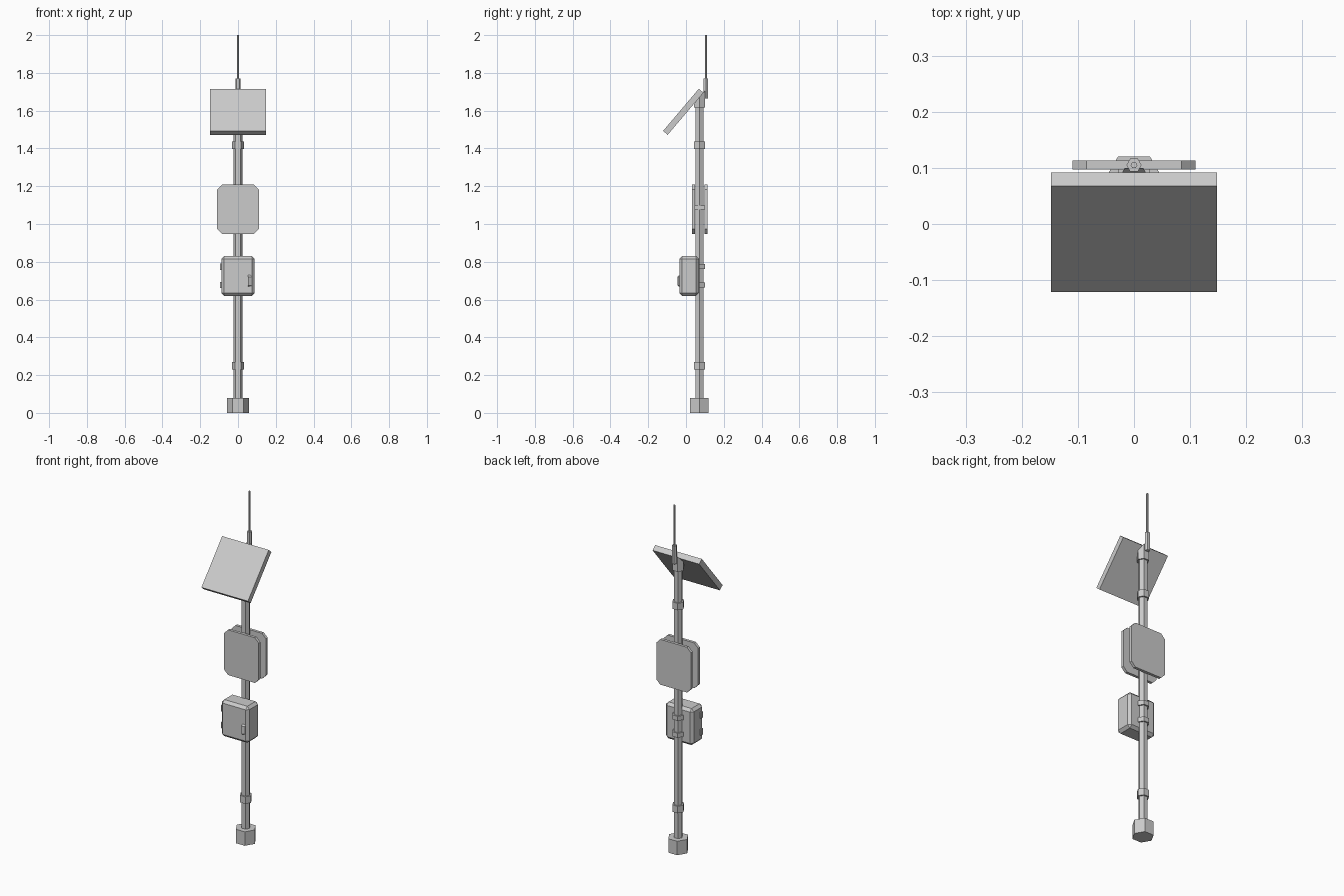
import bpy, bmesh, math
from mathutils import Matrix, Vector

cube = bpy.data.objects.get("Cube")
if cube:
    bpy.data.objects.remove(cube, do_unlink=True)

grey = bpy.data.materials.new("plain grey")
grey.use_nodes = True
grey.diffuse_color = (0.6, 0.6, 0.6, 1)
grey.node_tree.nodes["Principled BSDF"].inputs["Base Color"].default_value = (0.6, 0.6, 0.6, 1)

POLE_Y = 0.071
TILT = math.radians(49.7)


def finish(name, bm):
    bmesh.ops.recalc_face_normals(bm, faces=bm.faces)
    mesh = bpy.data.meshes.new(name)
    bm.to_mesh(mesh)
    bm.free()
    mesh.materials.append(grey)
    obj = bpy.data.objects.new(name, mesh)
    bpy.context.collection.objects.link(obj)
    return obj


def hexagon(name, radius, z0, z1, y=POLE_Y):
    """Upright six-sided prism with corners on the x axis."""
    bm = bmesh.new()
    bmesh.ops.create_cone(bm, cap_ends=True, segments=6, radius1=radius, radius2=radius, depth=z1 - z0)
    corner = max(bm.verts, key=lambda v: v.co.x).co
    turn = -math.atan2(corner.y, corner.x)
    bmesh.ops.rotate(bm, verts=bm.verts, matrix=Matrix.Rotation(turn, 3, "Z"))
    bmesh.ops.translate(bm, verts=bm.verts, vec=(0, y, (z0 + z1) / 2))
    return finish(name, bm)


def box(name, low, high):
    bm = bmesh.new()
    bmesh.ops.create_cube(bm, size=1)
    low, high = Vector(low), Vector(high)
    bmesh.ops.scale(bm, verts=bm.verts, vec=high - low)
    bmesh.ops.translate(bm, verts=bm.verts, vec=(low + high) / 2)
    return finish(name, bm)


def prism(name, profile, sweep):
    """Polygon of points extruded along a vector."""
    bm = bmesh.new()
    face = bm.faces.new([bm.verts.new(p) for p in profile])
    new = bmesh.ops.extrude_face_region(bm, geom=[face], use_keep_orig=True)["geom"]
    bmesh.ops.translate(bm, verts=[g for g in new if isinstance(g, bmesh.types.BMVert)], vec=sweep)
    return finish(name, bm)


# Foot, pole and collars
hexagon("foot", 0.057, 0, 0.08)
hexagon("pole", 0.024, 0.08, 1.64)
for name, z in (("lower_collar", 0.25), ("upper_collar", 1.417)):
    hexagon(name, 0.033, z - 0.02, z + 0.02)

# Cap cut on a slope to carry the tilted panel
cap = hexagon("panel_mount", 0.033, 1.618, 1.67)
for v in cap.data.vertices:
    if v.co.z > 1.64:
        v.co.z += (v.co.y - POLE_Y) * math.tan(TILT)

# Tilted solar panel
panel = box("solar_panel", (-0.148, -0.146, -0.016), (0.148, 0.146, 0.016))
panel.rotation_euler.x = TILT
panel.location = (0, -0.0145, 1.594)

# Whip aerial behind the cap
hexagon("aerial_base", 0.0135, 1.665, 1.77, y=0.105)
hexagon("aerial_rod", 0.006, 1.77, 2.0, y=0.105)

# Two flat plates with clipped corners, either side of the pole
W, H, C, MID = 0.11, 0.13, 0.025, 1.078
quarter = [(W, H - C), (W - C, H)]
outline = quarter + [(-x, z) for x, z in reversed(quarter)]
outline += [(-x, -z) for x, z in outline]
for name, y in (("front_plate", 0.031), ("back_plate", 0.097)):
    prism(name, [(x, y, MID + z) for x, z in outline], (0, 0.016, 0))
box("plate_bracket", (-0.028, 0.047, 1.077), (0.028, 0.097, 1.098))

# Cabinet with chamfered edges
cabinet = box("cabinet", (-0.088, -0.035, 0.62), (0.088, 0.069, 0.83))
bevel = cabinet.modifiers.new("chamfer", "BEVEL")
bevel.width = 0.015
bevel.segments = 1

# Cabinet clamps, hinges and door handle
for part, z in (("lower", 0.677), ("upper", 0.774)):
    hexagon(part + "_clamp", 0.033, z - 0.013, z + 0.013)
    box(part + "_hinge", (-0.095, -0.02, z - 0.017), (-0.085, 0.0, z + 0.017))
handle = prism("door_handle",
               [(0.053, -0.03, 0.665), (0.053, -0.046, 0.675), (0.053, -0.046, 0.72), (0.053, -0.03, 0.733)],
               (0.018, 0, 0))
for v in handle.data.vertices:
    if v.co.x > 0.06 and v.co.y < -0.04:
        v.co.y = -0.037
